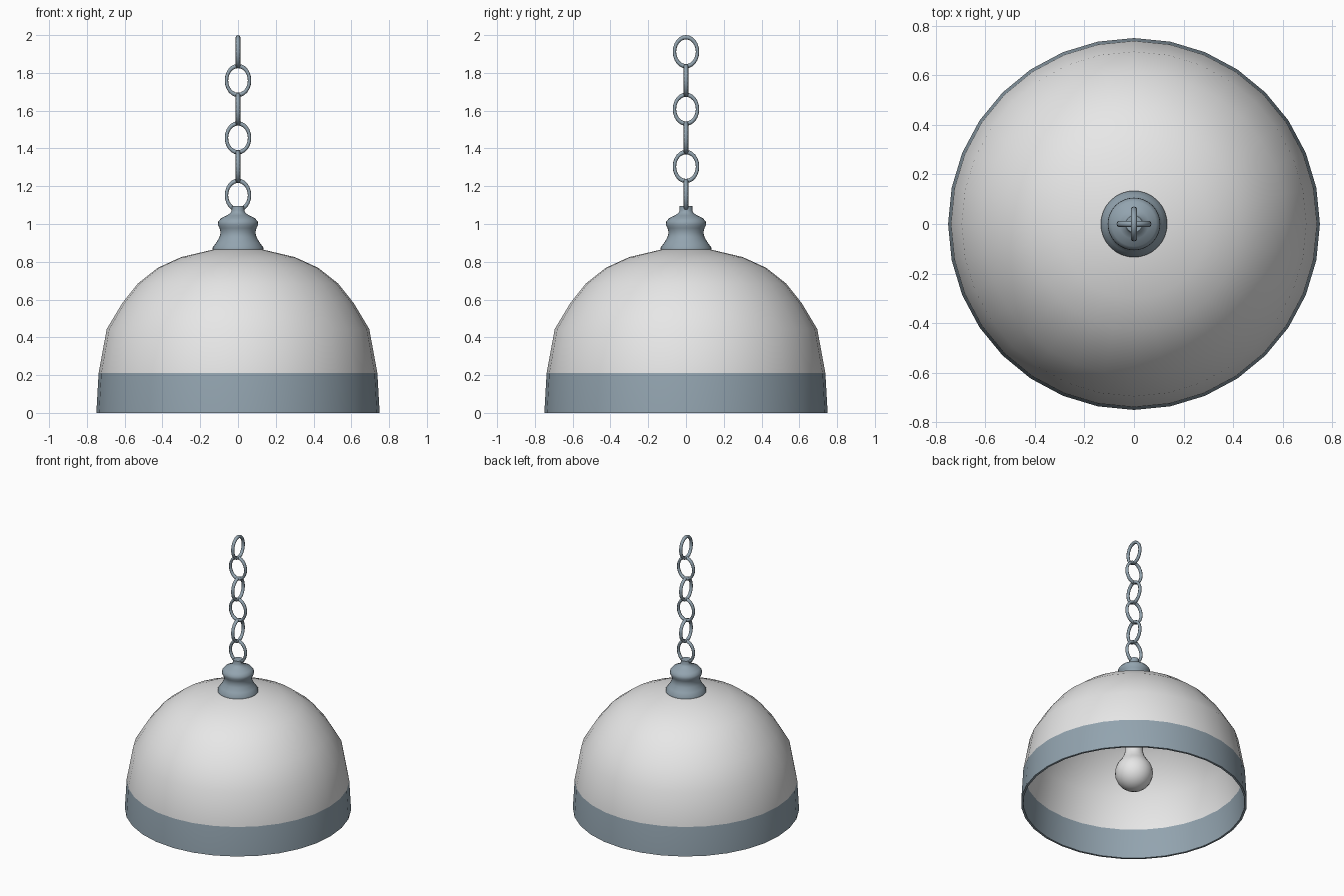
import bpy, bmesh, math
from mathutils import Matrix

if "Cube" in bpy.data.objects:
    bpy.data.objects.remove(bpy.data.objects["Cube"])


def material(name, rgb):
    m = bpy.data.materials.new(name)
    m.diffuse_color = (*rgb, 1)
    m.use_nodes = True
    m.node_tree.nodes["Principled BSDF"].inputs["Base Color"].default_value = m.diffuse_color
    return m


WHITE = material("off_white", (0.80, 0.80, 0.80))
METAL = material("blue_grey_metal", (0.29, 0.37, 0.43))


def finish(name, bm, mats, angle=40):
    me = bpy.data.meshes.new(name)
    bmesh.ops.recalc_face_normals(bm, faces=bm.faces)
    bm.to_mesh(me)
    bm.free()
    for m in mats:
        me.materials.append(m)
    me.shade_smooth()
    me.set_sharp_from_angle(angle=math.radians(angle))
    ob = bpy.data.objects.new(name, me)
    bpy.context.collection.objects.link(ob)
    return ob


def lathe(profile, sides):
    """Spin an (r, z) profile around the z axis."""
    bm = bmesh.new()
    vs = [bm.verts.new((r, 0, z)) for r, z in profile]
    es = [bm.edges.new(p) for p in zip(vs, vs[1:])]
    bmesh.ops.spin(bm, geom=vs + es, cent=(0, 0, 0), axis=(0, 0, 1),
                   angle=2 * math.pi, steps=sides, use_merge=True)
    bmesh.ops.remove_doubles(bm, verts=bm.verts, dist=1e-5)
    return bm


# Dome shade: outer skin, thin rim, inner skin; painted band below z = 0.21
outer = [(0, 0.87), (0.13, 0.865), (0.30, 0.825), (0.425, 0.768), (0.53, 0.685),
         (0.612, 0.582), (0.695, 0.444), (0.738, 0.21), (0.75, 0.0)]
inner = [(0.735, 0.0), (0.724, 0.21), (0.681, 0.44), (0.60, 0.575), (0.52, 0.675),
         (0.417, 0.756), (0.295, 0.812), (0.128, 0.852), (0, 0.857)]
bm = lathe(outer + inner, 32)
for f in bm.faces:
    f.material_index = int(f.calc_center_median().z < 0.21)
finish("shade", bm, [WHITE, METAL])

# Turned metal cap on top of the shade
cap = [(0, 0.86), (0.134, 0.862), (0.134, 0.876), (0.116, 0.90), (0.098, 0.93),
       (0.092, 0.955), (0.098, 0.978), (0.106, 0.995), (0.105, 1.012), (0.09, 1.03),
       (0.06, 1.045), (0.04, 1.058), (0.034, 1.07), (0.034, 1.094), (0, 1.094)]
finish("cap", lathe(cap, 32), [METAL])

# Socket and light bulb inside the shade
socket = [(0, 0.86), (0.075, 0.86), (0.075, 0.54), (0, 0.54)]
finish("socket", lathe(socket, 24), [METAL])
bulb = [(0, 0.56), (0.06, 0.56), (0.06, 0.385), (0.07, 0.35), (0.092, 0.312)]
bulb += [(0.126 * math.cos(a), 0.226 + 0.126 * math.sin(a))
         for a in (math.radians(30 - 15 * i) for i in range(8))] + [(0, 0.10)]
finish("bulb", lathe(bulb, 24), [WHITE])


# Chain of oval links, alternately turned by a quarter
def link(i):
    a, n, seg = 0.012, 24, 8
    ring = [(0.061 + 0.009 * math.cos(t), a * math.sin(t))
            for t in (2 * math.pi * k / seg for k in range(seg))]
    bm = lathe(ring + ring[:1], n)
    stand = Matrix.Rotation(math.pi / 2, 4, 'X')
    turn = Matrix.Rotation(math.pi / 2 * (i % 2), 4, 'Z')
    tall = Matrix.Diagonal((1, 1, 0.088 / 0.07, 1))
    move = Matrix.Translation((0, 0, 1.152 + 0.152 * i))
    bm.transform(move @ turn @ tall @ stand)
    finish(f"chain_link_{i + 1}", bm, [METAL], 60)


for i in range(6):
    link(i)
